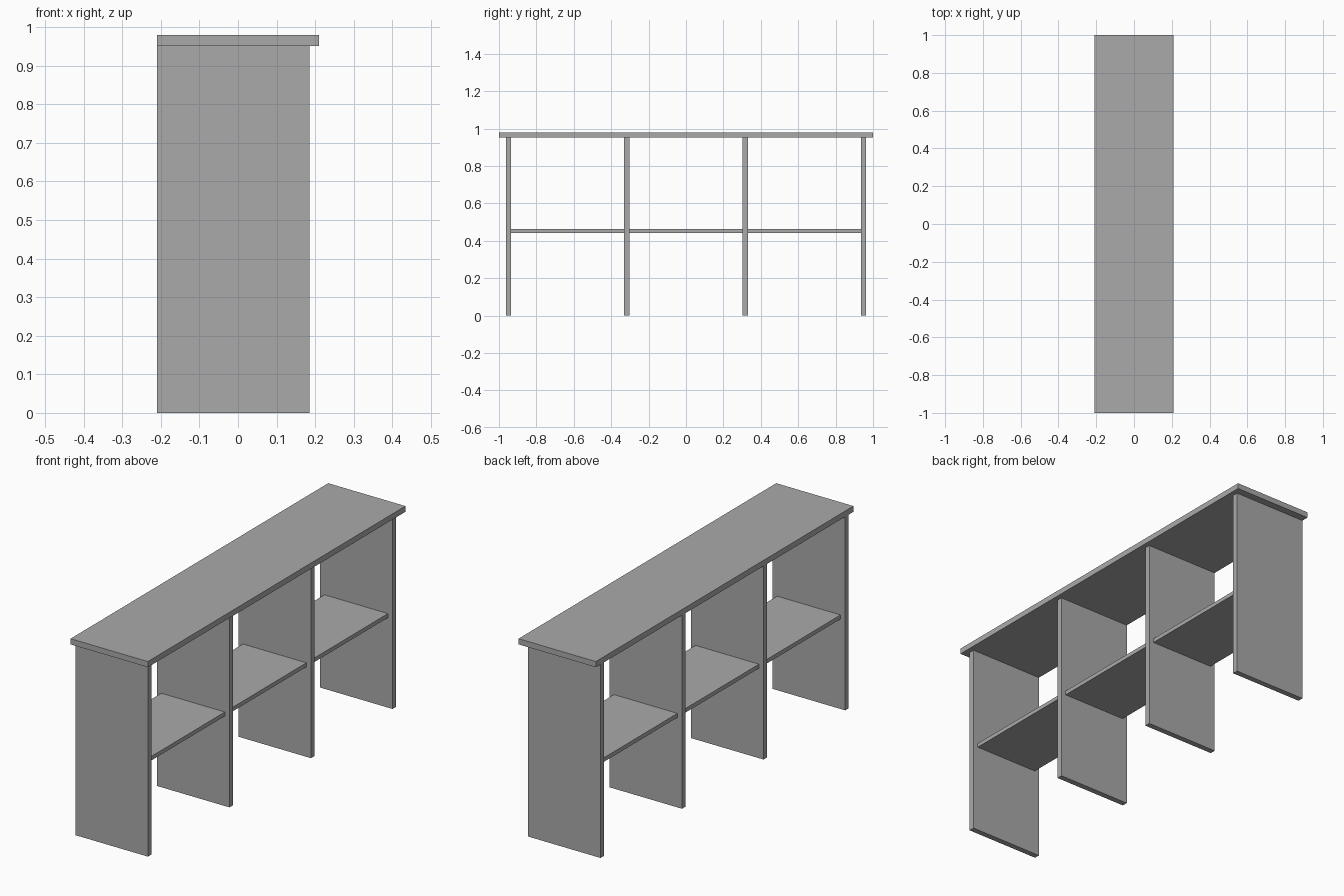
import bpy

# Remove the default cube only
cube = bpy.data.objects.get("Cube")
if cube:
    bpy.data.objects.remove(cube, do_unlink=True)

grey = bpy.data.materials.new("plain grey")
grey.use_nodes = True
colour = (0.4, 0.4, 0.4, 1)
grey.diffuse_color = colour
grey.node_tree.nodes["Principled BSDF"].inputs["Base Color"].default_value = colour


def board(name, x, y, z):
    """Rectangular board spanning the given (low, high) range on each axis."""
    spans = (x, y, z)
    bpy.ops.mesh.primitive_cube_add(size=1, location=[(a + b) / 2 for a, b in spans])
    obj = bpy.context.object
    obj.name = name
    obj.scale = [b - a for a, b in spans]
    bpy.ops.object.transform_apply(location=False, rotation=False, scale=True)
    obj.data.materials.append(grey)
    return obj


HALF_WIDTH = 0.21
OVERHANG = 0.025
THICK = 0.028
TOP = 0.979
UNDERSIDE = TOP - THICK
SPACING = 0.633
back, front = -HALF_WIDTH, HALF_WIDTH - OVERHANG

# Counter top, overhanging the uprights on one long side
board("counter_top", (-HALF_WIDTH, HALF_WIDTH), (-1, 1), (UNDERSIDE, TOP))

# Four evenly spaced uprights
centres = [SPACING * (i - 1.5) for i in range(4)]
for i, c in enumerate(centres):
    board(f"upright_{i + 1}", (back, front), (c - THICK / 2, c + THICK / 2), (0, UNDERSIDE))

# Shelves between the uprights, set in from both long sides
for i, (a, b) in enumerate(zip(centres, centres[1:])):
    board(f"shelf_{i + 1}", (back + OVERHANG, front - OVERHANG),
          (a + THICK / 2, b - THICK / 2), (0.442, 0.462))
